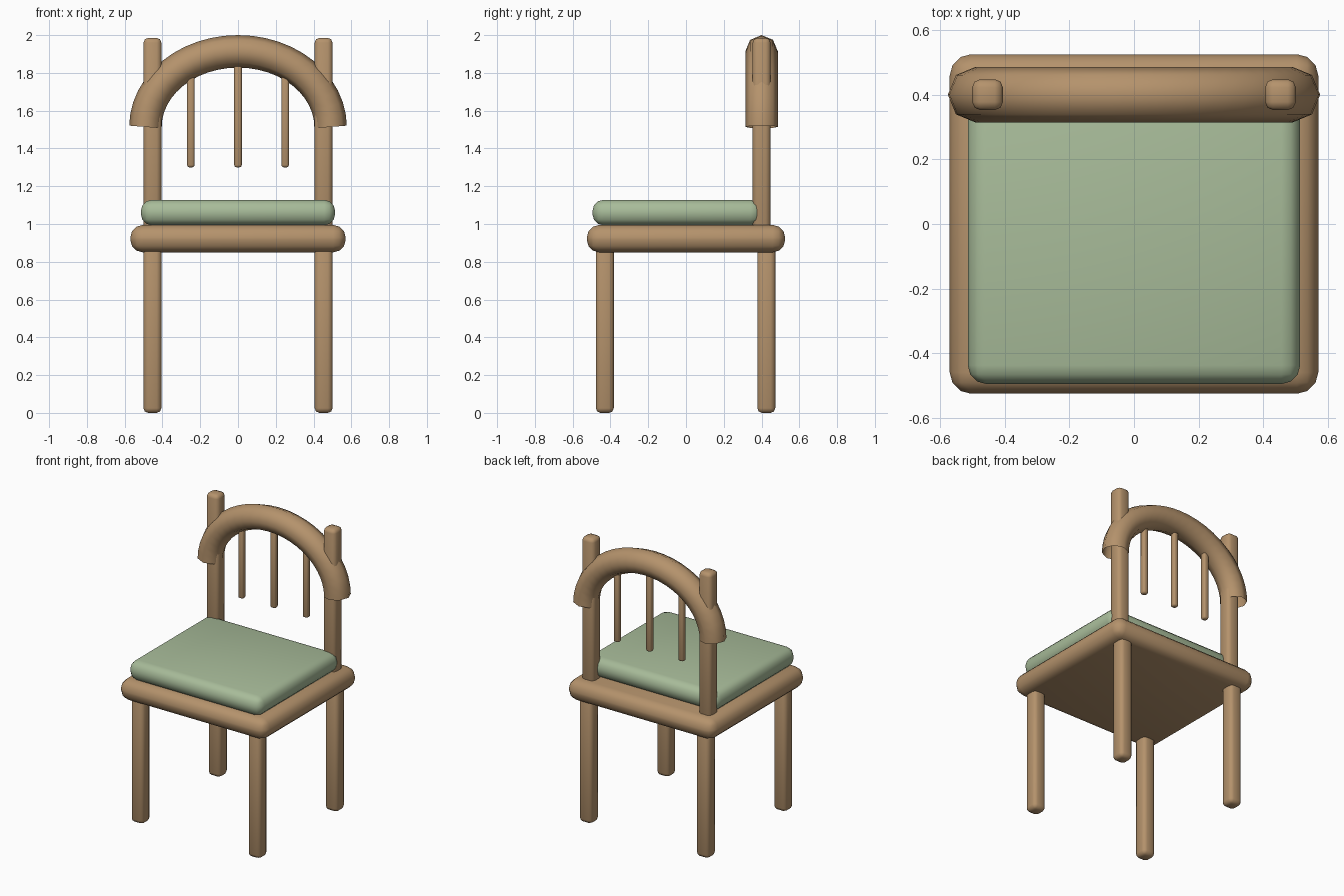
import bpy, math

if "Cube" in bpy.data.objects:
    bpy.data.objects.remove(bpy.data.objects["Cube"])


def material(name, color):
    m = bpy.data.materials.new(name)
    m.diffuse_color = color
    m.use_nodes = True
    m.node_tree.nodes["Principled BSDF"].inputs["Base Color"].default_value = m.diffuse_color
    return m


wood = material("wood", (0.46, 0.29, 0.15, 1))
fabric = material("fabric", (0.39, 0.50, 0.32, 1))


def finish(ob, mat):
    ob.data.materials.append(mat)
    bpy.ops.object.select_all(action='DESELECT')
    ob.select_set(True)
    bpy.context.view_layer.objects.active = ob


def rounded_box(name, lo, hi, bevel, segments, mat):
    """Box between two corners with rounded edges."""
    bpy.ops.mesh.primitive_cube_add(
        size=1, location=[(a + b) / 2 for a, b in zip(lo, hi)])
    ob = bpy.context.object
    ob.name = name
    ob.scale = [b - a for a, b in zip(lo, hi)]
    bpy.ops.object.transform_apply(location=False, rotation=False, scale=True)
    finish(ob, mat)
    mod = ob.modifiers.new("bevel", 'BEVEL')
    mod.width = bevel
    mod.segments = segments
    bpy.ops.object.modifier_apply(modifier=mod.name)
    bpy.ops.object.shade_smooth()
    return ob


def post(name, x, y, z0, z1, half, bevel):
    return rounded_box(name, (x - half, y - half, z0), (x + half, y + half, z1),
                       bevel, 2, wood)


# Seat and cushion
rounded_box("seat", (-0.57, -0.525, 0.85), (0.57, 0.525, 0.995), 0.066, 3, wood)
rounded_box("cushion", (-0.514, -0.495, 0.993), (0.514, 0.40, 1.128), 0.058, 3, fabric)

# Legs and back posts
for side, x in (("left", -0.453), ("right", 0.453)):
    post(f"front_leg_{side}", x, -0.43, 0.0, 0.9, 0.0475, 0.025)
    post(f"back_leg_{side}", x, 0.425, 0.0, 0.9, 0.0475, 0.025)
    post(f"back_post_{side}", x, 0.40, 0.94, 1.985, 0.0475, 0.025)

# Spindles hanging from the arch
for i, x in enumerate((-0.25, 0, 0.25)):
    post(f"spindle_{i + 1}", x, 0.40, 1.30, 1.84, 0.02, 0.012)

# Arched top rail: eight-sided tube with open ends
curve = bpy.data.curves.new("top_rail", 'CURVE')
curve.dimensions = '3D'
curve.bevel_depth = 0.086
curve.bevel_resolution = 2
steps = 24
spline = curve.splines.new('POLY')
spline.points.add(steps)
for i, p in enumerate(spline.points):
    t = math.pi * (1 - i / steps)
    p.co = (0.49 * math.cos(t), 0.40, 1.514 + 0.40 * math.sin(t), 1)
rail = bpy.data.objects.new("top_rail", curve)
bpy.context.collection.objects.link(rail)
finish(rail, wood)
bpy.ops.object.convert(target='MESH')
bpy.ops.object.shade_smooth()
